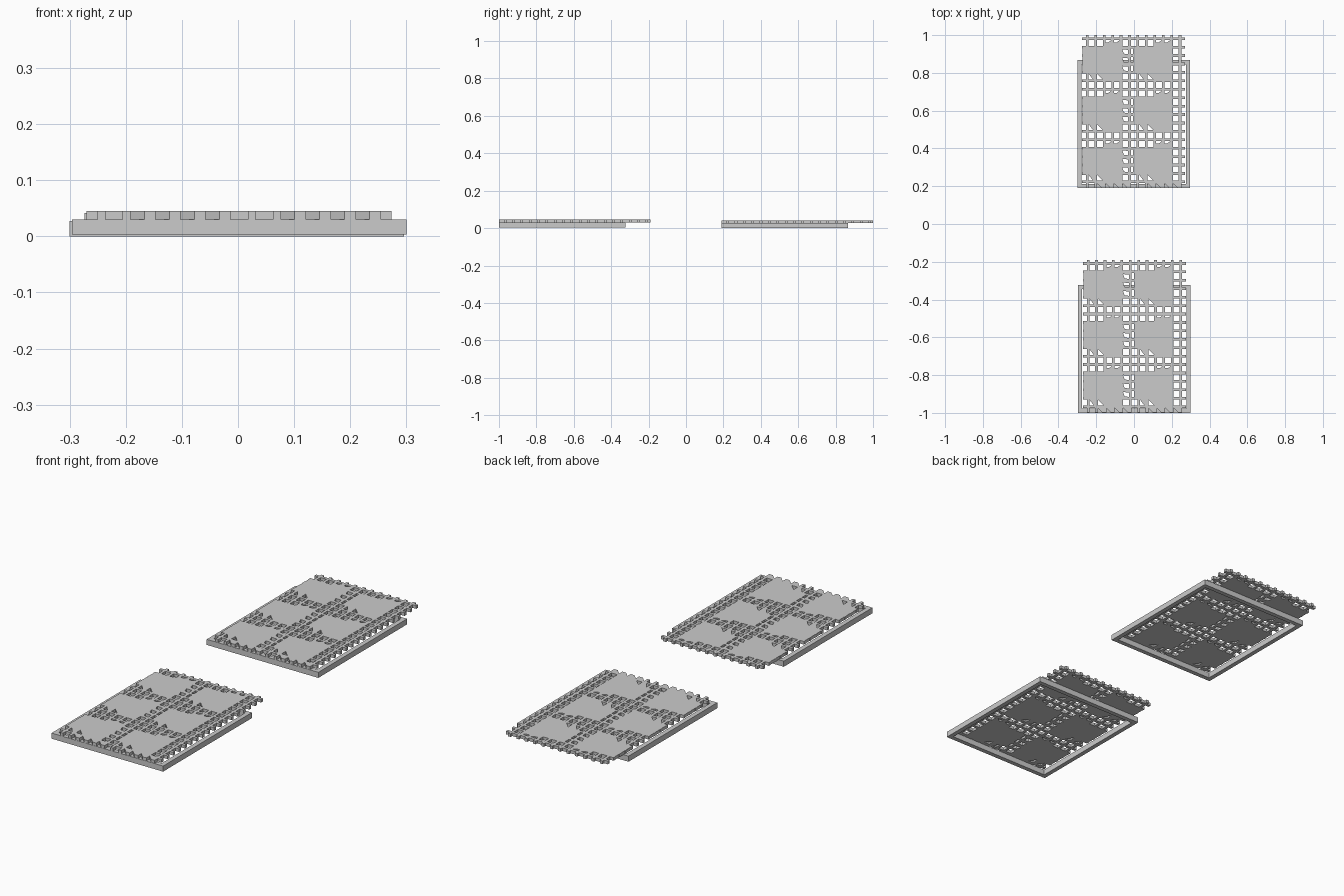
import bpy, bmesh

if "Cube" in bpy.data.objects:
    bpy.data.objects.remove(bpy.data.objects["Cube"])

PITCH, BAR = 0.0446, 0.014           # lattice spacing and bar width
CELL = PITCH - BAR
BASE_Z, TOP_Z = 0.027, 0.042
HALF_W, LENGTH = 0.272, 0.81

# Hole outlines in unit cell coordinates
FULL = [(0, 0), (1, 0), (1, 1), (0, 1)]
TRI = [(0, 0), (1, 0), (0, 1)]
NARROW_TRI = [(0, 0), (0.75, 0), (0, 1)]
FLAT = [(0, 0.6), (0.5, 0.6), (1, 1), (0, 1)]
SKEW = [(0.25, 0.1), (1, 0), (1, 0.75), (0, 0.85)]
SLIT = [(0, 0), (0.4, 0), (0.4, 1), (0, 1)]


def hole_shape(col, row):
    """Checked weave repeating every six cells; None means solid."""
    c, r = col % 6, (row - 1) % 6
    if row == 18 and c >= 2:
        return TRI
    if r == 5:
        return FULL
    if c == 5:
        return FULL if col == 11 or r in (0, 4) else SKEW
    if col == 12:
        return FULL
    if r == 0:
        return FLAT if c in (3, 4) else FULL
    if r == 4:
        return {0: FULL, 1: NARROW_TRI, 2: TRI}.get(c)
    return SLIT if c == 0 else None


def prism(bm, pts, z0, z1):
    low = [bm.verts.new((x, y, z0)) for x, y in pts]
    high = [bm.verts.new((x, y, z1)) for x, y in pts]
    n = len(pts)
    bm.faces.new(low[::-1])
    bm.faces.new(high)
    for i in range(n):
        k = (i + 1) % n
        bm.faces.new((low[i], low[k], high[k], high[i]))


def rect(x0, x1, y0, y1):
    return [(x0, y0), (x1, y0), (x1, y1), (x0, y1)]


def make(name, bm):
    me = bpy.data.meshes.new(name)
    bm.to_mesh(me)
    bm.free()
    ob = bpy.data.objects.new(name, me)
    bpy.context.collection.objects.link(ob)
    return ob


def cut(ob, tool):
    mod = ob.modifiers.new("cut", 'BOOLEAN')
    mod.operation, mod.solver, mod.object = 'DIFFERENCE', 'EXACT', tool
    tool.hide_render = True
    bpy.context.view_layer.objects.active = ob
    bpy.ops.object.modifier_apply(modifier=mod.name)
    bpy.data.objects.remove(tool)


# Pierced top plate
bm = bmesh.new()
prism(bm, rect(-HALF_W, HALF_W, 0.001, LENGTH), BASE_Z, TOP_Z)
plate = make("rear_pierced_plate", bm)
bm = bmesh.new()
for col in range(13):
    for row in range(19):
        shape = hole_shape(col, row)
        if shape:
            x0 = -0.245 + PITCH * (col - 1) + BAR / 2
            y0 = 0.791 - PITCH * row + BAR / 2
            prism(bm, [(x0 + u * CELL, y0 + v * CELL) for u, v in shape],
                  BASE_Z - 0.01, TOP_Z + 0.01)
cut(plate, make("hole_cutter", bm))

# Open rectangular frame beneath the plate
bm = bmesh.new()
outer = rect(-0.298, 0.298, 0, 0.677)
inner = rect(-0.276, 0.276, 0.022, 0.655)
loops = [[bm.verts.new((x, y, z)) for x, y in pts]
         for pts, z in ((outer, 0), (outer, BASE_Z), (inner, BASE_Z), (inner, 0))]
for a in range(4):
    p, q = loops[a], loops[(a + 1) % 4]
    for i in range(4):
        k = (i + 1) % 4
        bm.faces.new((p[i], p[k], q[k], q[i]))
frame = make("rear_frame", bm)

# Front copies, then place both panels
for ob in (plate, frame):
    twin = ob.copy()
    twin.name = ob.name.replace("rear", "front")
    bpy.context.collection.objects.link(twin)
    twin.location = (0.002, -1.0, 0.003)
    ob.location = (-0.002, 0.19, 0)
